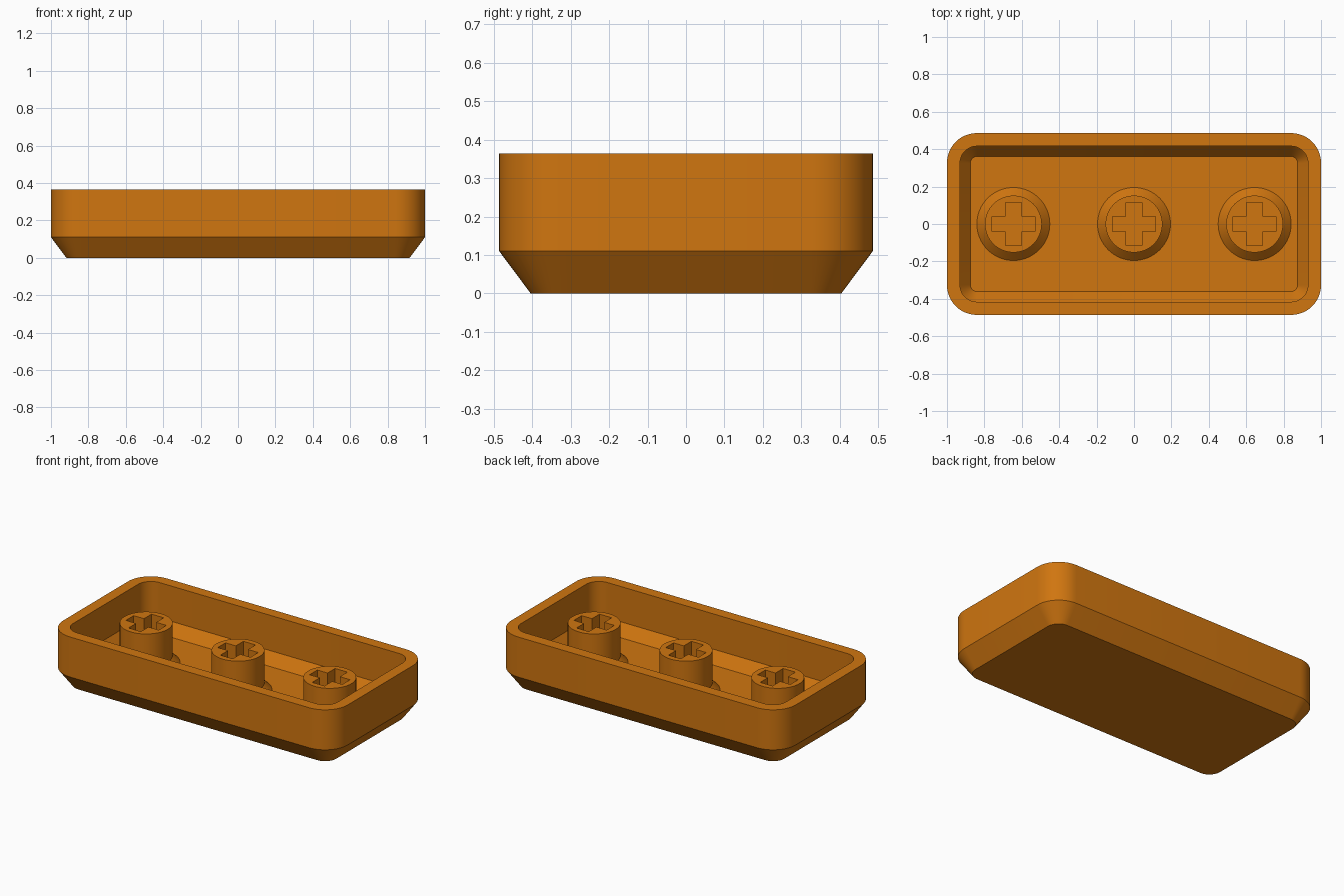
import bpy, bmesh, math

if "Cube" in bpy.data.objects:
    bpy.data.objects.remove(bpy.data.objects["Cube"])

mat = bpy.data.materials.new("amber orange")
mat.diffuse_color = (0.63, 0.18, 0.005, 1.0)
mat.use_nodes = True
mat.node_tree.nodes["Principled BSDF"].inputs["Base Color"].default_value = mat.diffuse_color

FLOOR = 0.07


def rounded_ring(bm, hx, hy, r, z, seg=12):
    """Rounded rectangle of vertices, counter-clockwise."""
    ring = []
    for q, (sx, sy) in enumerate([(1, 1), (-1, 1), (-1, -1), (1, -1)]):
        for i in range(seg + 1):
            a = math.pi / 2 * (q + i / seg)
            ring.append(bm.verts.new((sx * (hx - r) + r * math.cos(a),
                                      sy * (hy - r) + r * math.sin(a), z)))
    return ring


def circle_ring(bm, r, z, n=64):
    return [bm.verts.new((r * math.cos(2 * math.pi * i / n),
                          r * math.sin(2 * math.pi * i / n), z)) for i in range(n)]


def cross_ring(bm, arm, wx, wy, z):
    """Plus-shaped outline of twelve vertices, counter-clockwise."""
    quarter = [(arm, wy), (wx, wy), (wx, arm)]
    pts = quarter + [(-x, y) for x, y in reversed(quarter)]
    pts += [(-x, -y) for x, y in pts]
    return [bm.verts.new((x, y, z)) for x, y in pts]


def loft(bm, a, b):
    n = len(a)
    for i in range(n):
        j = (i + 1) % n
        bm.faces.new((a[i], a[j], b[j], b[i]))


def finish(bm, name, location=(0, 0, 0)):
    me = bpy.data.meshes.new(name)
    bm.to_mesh(me)
    bm.free()
    me.materials.append(mat)
    ob = bpy.data.objects.new(name, me)
    ob.location = location
    bpy.context.collection.objects.link(ob)
    bpy.ops.object.select_all(action='DESELECT')
    ob.select_set(True)
    bpy.context.view_layer.objects.active = ob
    bpy.ops.object.shade_smooth_by_angle(angle=math.radians(30))
    return ob


# Hollow shell: chamfered base, straight wall, flat rim, then down the inside
bm = bmesh.new()
profile = [(0.918, 0.404, 0.08, 0.0), (1.0, 0.486, 0.16, 0.11),
           (1.0, 0.486, 0.16, 0.364), (0.93, 0.416, 0.09, 0.364),
           (0.93, 0.416, 0.09, 0.14), (0.875, 0.361, 0.036, FLOOR)]
rings = [rounded_ring(bm, *p) for p in profile]
for a, b in zip(rings, rings[1:]):
    loft(bm, a, b)
bm.faces.new(list(reversed(rings[0])))
bm.faces.new(rings[-1])
finish(bm, "shell")

# Three stems: flared foot, round post, cross-shaped socket open to the floor
for name, x in (("left_stem", -0.645), ("middle_stem", 0.0), ("right_stem", 0.645)):
    bm = bmesh.new()
    top = 0.32
    foot = circle_ring(bm, 0.195, FLOOR)
    neck = circle_ring(bm, 0.152, FLOOR + 0.043)
    lip = circle_ring(bm, 0.152, top)
    slot_top = cross_ring(bm, 0.115, 0.043, 0.039, top)
    slot_base = cross_ring(bm, 0.115, 0.043, 0.039, FLOOR)
    loft(bm, foot, neck)
    loft(bm, neck, lip)
    loft(bm, slot_top, slot_base)
    # Flat top between the round lip and the socket
    edges = [bm.edges.get((r[i - 1], r[i])) for r in (lip, slot_top) for i in range(len(r))]
    bmesh.ops.triangle_fill(bm, edges=edges, use_beauty=True, normal=(0, 0, 1))
    bmesh.ops.recalc_face_normals(bm, faces=bm.faces)
    if sum(f.normal.z * f.calc_area() for f in bm.faces) < 0:
        bmesh.ops.reverse_faces(bm, faces=bm.faces)
    finish(bm, name, (x, 0, 0))
